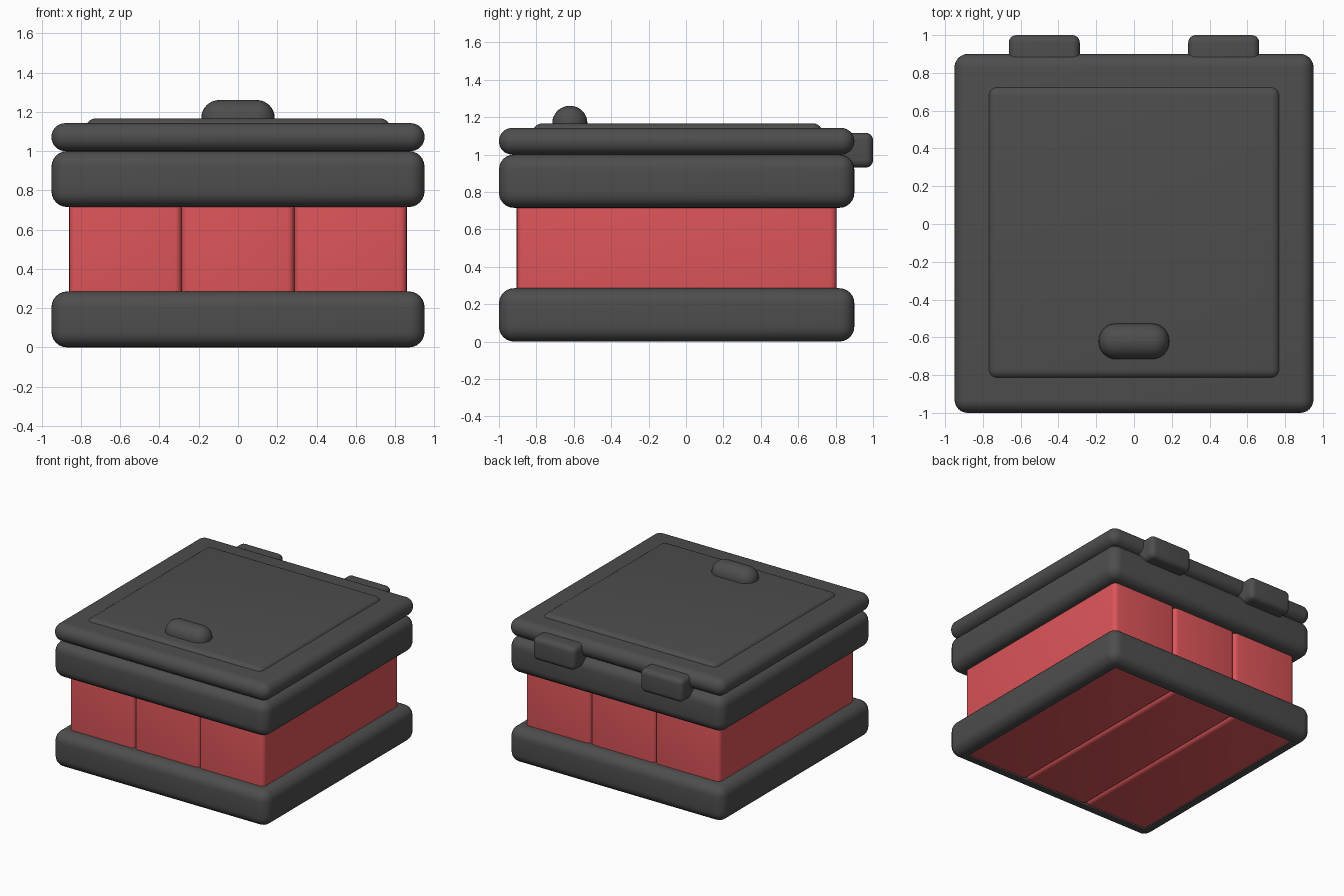
import bpy, bmesh
from math import radians

if "Cube" in bpy.data.objects:
    bpy.data.objects.remove(bpy.data.objects["Cube"])


def material(name, color):
    mat = bpy.data.materials.new(name)
    mat.diffuse_color = (*color, 1)
    mat.use_nodes = True
    mat.node_tree.nodes["Principled BSDF"].inputs["Base Color"].default_value = mat.diffuse_color
    return mat


RED = material("red_paint", (0.72, 0.09, 0.10))
DARK = material("dark_grey", (0.075, 0.075, 0.075))


def rounded_box(name, lo, hi, radius, mat, segments=6, opening=None):
    """Box between two corners with rounded edges; opening insets a recess underneath."""
    bm = bmesh.new()
    bmesh.ops.create_cube(bm, size=1)
    for v in bm.verts:
        v.co = [(a + b) / 2 + c * (b - a) for a, b, c in zip(lo, hi, v.co)]
    bmesh.ops.bevel(bm, geom=bm.edges[:], offset=radius, segments=segments,
                    profile=0.5, affect='EDGES')
    if opening:
        bottom = max((f for f in bm.faces if f.normal.z < -0.999), key=lambda f: f.calc_area())
        bmesh.ops.inset_region(bm, faces=[bottom], thickness=opening[0])
        res = bmesh.ops.extrude_face_region(bm, geom=[bottom])
        verts = [g for g in res["geom"] if isinstance(g, bmesh.types.BMVert)]
        bmesh.ops.translate(bm, verts=verts, vec=(0, 0, opening[1]))
        if bottom.is_valid:
            bmesh.ops.delete(bm, geom=[bottom], context='FACES_ONLY')
    bmesh.ops.recalc_face_normals(bm, faces=bm.faces[:])
    mesh = bpy.data.meshes.new(name)
    bm.to_mesh(mesh)
    bm.free()
    mesh.materials.append(mat)
    obj = bpy.data.objects.new(name, mesh)
    bpy.context.collection.objects.link(obj)
    bpy.ops.object.select_all(action='DESELECT')
    obj.select_set(True)
    bpy.context.view_layer.objects.active = obj
    bpy.ops.object.shade_smooth_by_angle(angle=radians(35))
    return obj


# Three red body blocks side by side, visible from below through the lower band
width = 0.573
for i, side in enumerate(("left", "middle", "right")):
    x = (i - 1.5) * width
    rounded_box(f"body_block_{side}", (x, -0.905, 0.004), (x + width, 0.805, 0.93),
                0.035, RED, 4)

# Bands around the bottom and top of the body
rounded_box("lower_band", (-0.95, -1.0, 0.0), (0.95, 0.9, 0.285), 0.08, DARK,
            opening=(0.04, 0.2))
rounded_box("upper_band", (-0.95, -1.0, 0.715), (0.95, 0.9, 1.0), 0.08, DARK)

# Lid with raised panel
rounded_box("lid", (-0.95, -1.0, 1.0), (0.95, 0.9, 1.142), 0.07, DARK, 8)
rounded_box("lid_panel", (-0.775, -0.82, 1.05), (0.775, 0.73, 1.166), 0.05, DARK)

# Knob at the front of the lid
rounded_box("lid_knob", (-0.187, -0.715, 1.07), (0.187, -0.527, 1.26), 0.092, DARK, 8)

# Pair of hinges at the back
for side, x in (("left", -0.475), ("right", 0.475)):
    rounded_box(f"hinge_{side}", (x - 0.188, 0.80, 0.93), (x + 0.188, 1.0, 1.116),
                0.04, DARK)
